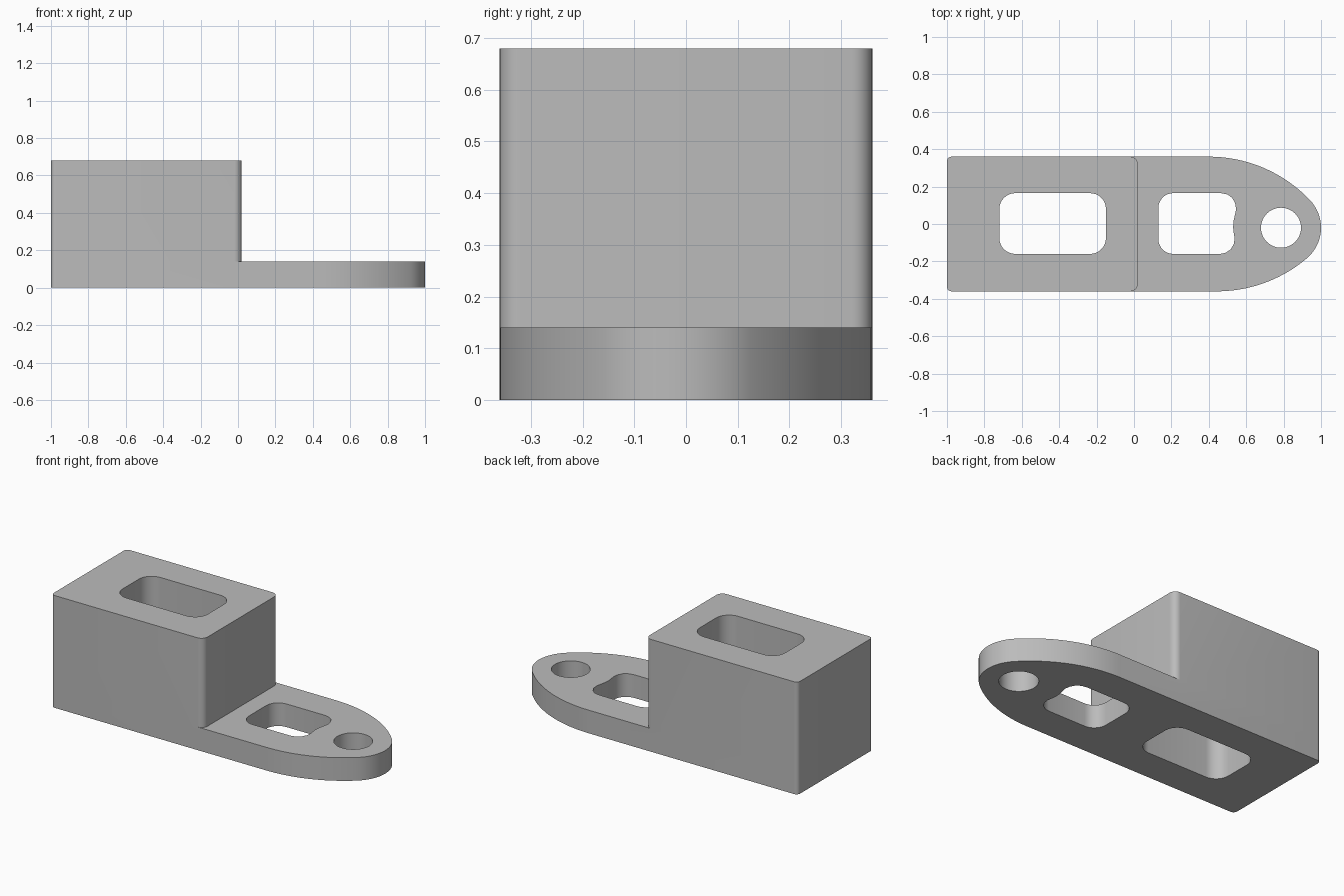
import bpy
import bmesh
from math import radians, pi, cos, sin, atan2, sqrt
from mathutils import Vector

cube = bpy.data.objects.get("Cube")
if cube:
    bpy.data.objects.remove(cube)

HALF_W, BASE_H, TOP_H = 0.36, 0.14, 0.68
EYE, EYE_R, NOSE_R, SIDE_R = Vector((0.786, -0.02)), 0.107, 0.214, 0.746
STEP_X, STEP_R = 0.02, 0.04


def arc(centre, r, a0, a1, n):
    return [(centre[0] + r * cos(a0 + (a1 - a0) * i / n),
             centre[1] + r * sin(a0 + (a1 - a0) * i / n)) for i in range(n + 1)]


def corner(x, y, r, sx, sy, n=8):
    """Rounded corner, anticlockwise; sx and sy give the quadrant."""
    start = {(1, 1): 0, (-1, 1): pi / 2, (-1, -1): pi, (1, -1): -pi / 2}[sx, sy]
    return arc((x - sx * r, y - sy * r), r, start, start + pi / 2, n)


# Outlines, all anticlockwise
def side_arc(s):
    """Centre and end angle of the flank arc tangent to the side and nose."""
    cy = s * (HALF_W - SIDE_R)
    dy = EYE.y - cy
    dx = sqrt((SIDE_R - NOSE_R) ** 2 - dy ** 2)
    return (EYE.x - dx, cy), atan2(dy, dx)


low_c, low_a = side_arc(-1)
top_c, top_a = side_arc(1)
tongue = (arc(low_c, SIDE_R, -pi / 2, low_a, 20)
          + arc(EYE, NOSE_R, low_a, top_a, 20)[1:]
          + arc(top_c, SIDE_R, top_a, pi / 2, 20)[1:])
heel = corner(-1, HALF_W, 0.025, -1, 1) + corner(-1, -HALF_W, 0.025, -1, -1)
step = corner(STEP_X, -HALF_W, STEP_R, 1, -1) + corner(STEP_X, HALF_W, STEP_R, 1, 1)

base_outline = [step[0]] + tongue + [step[-1]] + heel
block_outline = step + heel
ledge_outline = [step[0]] + tongue + step[:0:-1]

pocket = (corner(-0.15, 0.165, 0.085, 1, 1) + corner(-0.72, 0.165, 0.085, -1, 1)
          + corner(-0.72, -0.16, 0.085, -1, -1) + corner(-0.15, -0.16, 0.085, 1, -1))
# Window with its right edge bulging inwards around the eye
window = (corner(0.13, 0.165, 0.08, -1, 1) + corner(0.13, -0.16, 0.08, -1, -1)
          + [(0.46, -0.16), (0.49, -0.154), (0.518, -0.135), (0.534, -0.105),
             (0.538, -0.075), (0.533, -0.045), (0.53, -0.02), (0.532, 0.015),
             (0.54, 0.05), (0.546, 0.08), (0.541, 0.11), (0.525, 0.14),
             (0.5, 0.158), (0.465, 0.165)])
eye = arc(EYE, EYE_R, 0, 2 * pi, 48)[:-1]

bm = bmesh.new()


def ring(points, z):
    return [bm.verts.new((x, y, z)) for x, y in points]


def wall(points, z0, z1):
    low, high = ring(points, z0), ring(points, z1)
    for i in range(len(points)):
        j = (i + 1) % len(points)
        bm.faces.new((low[i], low[j], high[j], high[i]))


def cap(loops, z):
    edges = []
    for points in loops:
        vs = ring(points, z)
        edges += [bm.edges.new((vs[i - 1], vs[i])) for i in range(len(vs))]
    bmesh.ops.triangle_fill(bm, use_beauty=True, edges=edges, normal=(0, 0, 1))


# Flat faces: underside, ledge of the tongue and top of the block
cap([base_outline, pocket, window, eye], 0)
cap([ledge_outline, window, eye], BASE_H)
cap([block_outline, pocket], TOP_H)
# Upright faces: outside and openings
wall(base_outline, 0, BASE_H)
wall(block_outline, BASE_H, TOP_H)
wall(pocket, 0, TOP_H)
wall(window, 0, BASE_H)
wall(eye, 0, BASE_H)

bmesh.ops.remove_doubles(bm, verts=bm.verts, dist=0.0001)
bmesh.ops.recalc_face_normals(bm, faces=bm.faces)
mesh = bpy.data.meshes.new("stepped_bracket")
bm.to_mesh(mesh)
bm.free()

grey = bpy.data.materials.new("plain grey")
grey.use_nodes = True
colour = (0.5, 0.5, 0.5, 1)
grey.diffuse_color = colour
grey.node_tree.nodes["Principled BSDF"].inputs["Base Color"].default_value = colour
mesh.materials.append(grey)

bracket = bpy.data.objects.new("stepped_bracket", mesh)
bpy.context.collection.objects.link(bracket)
bpy.ops.object.select_all(action='DESELECT')
bracket.select_set(True)
bpy.context.view_layer.objects.active = bracket
bpy.ops.object.shade_smooth_by_angle(angle=radians(30))
